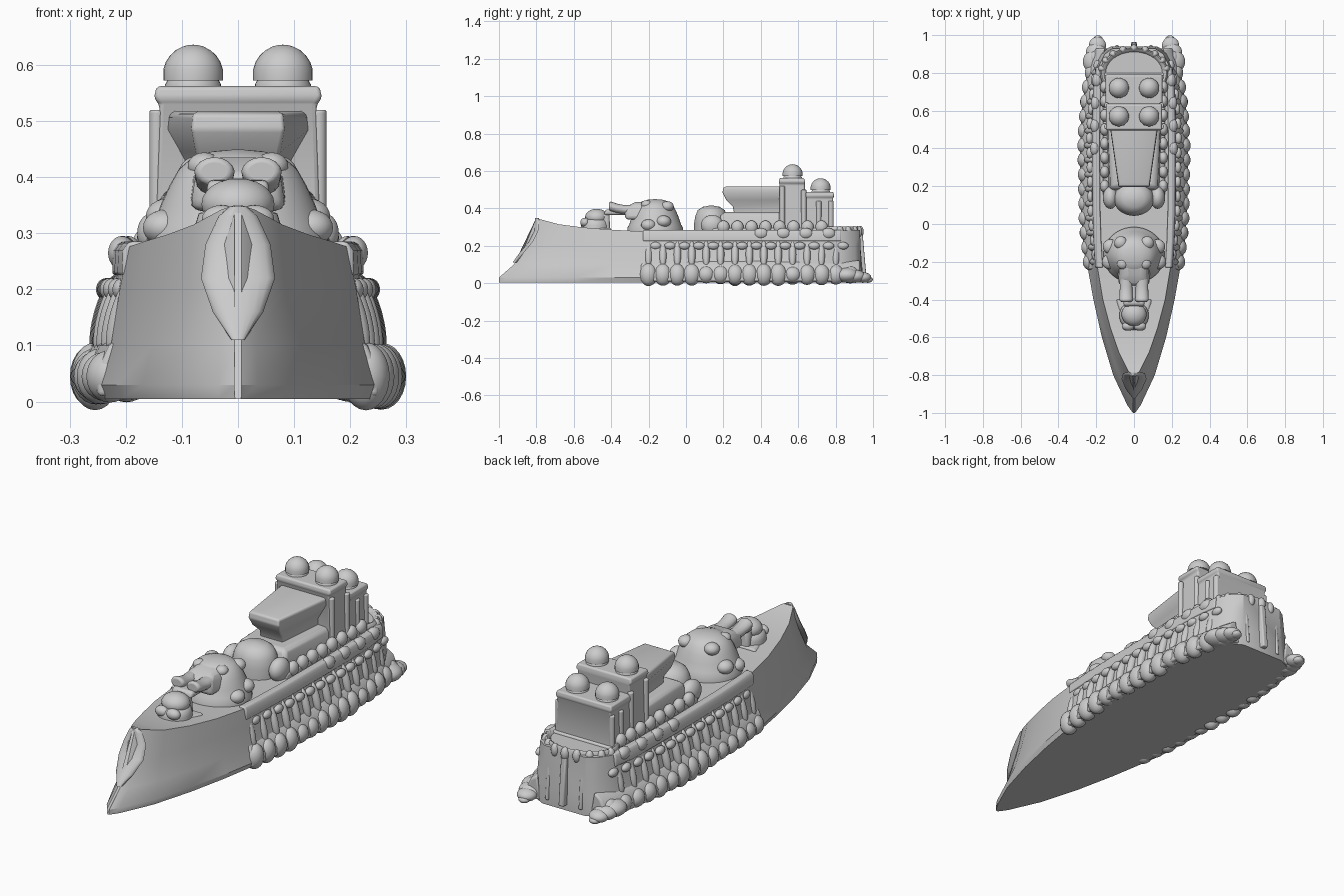
import bpy, bmesh, math, random
from mathutils import Vector, Matrix

if "Cube" in bpy.data.objects:
    bpy.data.objects.remove(bpy.data.objects["Cube"])
random.seed(4)


def finish(name, bm, bevel=0.0, angle=40):
    bmesh.ops.recalc_face_normals(bm, faces=bm.faces)
    me = bpy.data.meshes.new(name)
    bm.to_mesh(me)
    bm.free()
    ob = bpy.data.objects.new(name, me)
    bpy.context.collection.objects.link(ob)
    if bevel:
        m = ob.modifiers.new("bevel", 'BEVEL')
        m.width, m.segments, m.limit_method = bevel, 3, 'ANGLE'
        m.angle_limit = math.radians(35)
    bpy.ops.object.select_all(action='DESELECT')
    ob.select_set(True)
    bpy.context.view_layer.objects.active = ob
    bpy.ops.object.shade_smooth_by_angle(angle=math.radians(angle))
    return ob


def loft(name, rings, bevel=0.0, angle=40):
    """Closed rings of equal length, skinned and capped."""
    bm = bmesh.new()
    vs = [[bm.verts.new(p) for p in r] for r in rings]
    n = len(rings[0])
    for a, b in zip(vs, vs[1:]):
        for i in range(n):
            j = (i + 1) % n
            bm.faces.new((a[i], a[j], b[j], b[i]))
    bm.faces.new(vs[0])
    bm.faces.new(vs[-1])
    return finish(name, bm, bevel, angle)


def lathe(name, loc, profile, sy=1.0, n=40):
    """(radius, z) profile turned around z, squashed in y by sy."""
    rings = [[(loc[0] + r * math.cos(t), loc[1] + sy * r * math.sin(t), z)
              for t in [2 * math.pi * i / n for i in range(n)]] for r, z in profile]
    return loft(name, rings, 0, 50)


def block(name, sections, bevel=0.015):
    """Stacked rectangles: (z, half width front, half width back, y front, y back)."""
    return loft(name, [[(-wf, y0, z), (wf, y0, z), (wb, y1, z), (-wb, y1, z)]
                       for z, wf, wb, y0, y1 in sections], bevel)


def blobs(name, items):
    """Many ellipsoids (centre, radii, roll about y) in one object."""
    bm = bmesh.new()
    for c, r, roll in items:
        M = Matrix.Translation(c) @ Matrix.Rotation(roll, 4, 'Y') @ Matrix.Diagonal((*r, 1))
        bmesh.ops.create_uvsphere(bm, u_segments=18, v_segments=12, radius=1, matrix=M)
    return finish(name, bm, 0, 180)


def interp(table, y):
    for (a, u), (b, v) in zip(table, table[1:]):
        if y <= b:
            return u + (v - u) * max(0, (y - a) / (b - a))
    return table[-1][1]


# hull: bottom y, bottom half width, deck y, deck half width, deck z
stations = [(-1, .006, -.80, .006, .35), (-.96, .035, -.78, .03, .342), (-.80, .11, -.68, .08, .315),
            (-.6, .17, -.55, .125, .298), (-.4, .215, -.4, .165, .286), (-.22, .247, -.22, .195, .276),
            (0, .26, 0, .205, .27), (.4, .265, .4, .208, .27), (.7, .255, .7, .205, .275),
            (.83, .225, .83, .19, .28), (.91, .18, .9, .155, .285), (.94, .12, .93, .11, .285)]
rings = []
for yb, xb, yt, xt, zt in stations:
    half = [(xb * .96, yb, .005), (xb, yb, .03)]
    for f, z in ((.4, .1), (.7, .2)):
        half.append((xb + (xt - xb) * f, yb + (yt - yb) * f, z))
    half += [(xt, yt, zt), (xt * .93, yt, zt)]
    rings.append(half + [(-x, y, z) for x, y, z in reversed(half)])
loft("hull", rings, 0, 32)

# rounded stem plate on the bow
loft("stem_plate", [[(w * math.cos(t), y - .022 * math.sin(t), z) for t in [math.pi * i / 10 for i in range(11)]]
                    for z, w, y in ((.11, .012, -.905), (.16, .045, -.87), (.22, .066, -.82),
                                    (.28, .058, -.79), (.33, .035, -.785), (.348, .015, -.785))], 0, 70)

deck_x = [(-.8, 0), (-.55, .125), (-.22, .197), (0, .208), (.4, .212), (.7, .208), (.83, .192), (.93, .12)]
base_x = [(-.3, .225), (-.2, .24), (0, .262), (.45, .27), (.7, .25), (.85, .22), (.97, .18)]
belt_ys = [-.23, -.1, .05, .2, .4, .6, .72, .83]
sponsons, frames, swell = [], [], []
for s in (-1, 1):
    # armour belt under the deck edge
    side = "right" if s > 0 else "left"
    loft(f"belt_{side}", [[(s * (interp(deck_x, y) + dx), y, z) for dx, z in
                           ((-.03, .225), (.012, .225), (.01, .27), (0, .285), (-.03, .285))]
                          for y in belt_ys], .006)
    # low sill above the swells
    loft(f"sill_{side}", [[(s * (interp(base_x, y) + dx), y, z) for dx, z in
                           ((-.06, .01), (.015, .01), (.018, .05), (-.005, .1), (-.04, .125))]
                          for y in (-.24, -.1, .1, .4, .6, .75, .86, .93)], .008)
    for i in range(15):
        y = -.2 + i * .077
        b = interp(base_x, y)
        # rounded swells at the waterline
        swell.append(((s * (b - .012), y, .045), (.043, .047, .042 + .02 * random.random()), 0))
        # hanging frames between belt and waterline
        if y < .85:
            frames.append(((s * (b - .034), y, .155), (.022, .02, .075), -s * .28))
            frames.append(((s * (b - .034), y + .038, .2), (.018, .03, .02), 0))
    # trailing floats at the stern
    for y, r, x in ((.86, .066, .205), (.905, .056, .2), (.945, .046, .194), (.972, .027, .19)):
        swell.append(((s * x, y, r * .62 + .002), (r, r, r * .62), 0))
    # bulges on the aft deck edge
    for y in (.4, .52, .64, .76):
        sponsons.append(((s * (interp(deck_x, y) - .005), y, .265), (.025, .04, .03), 0))
blobs("waterline_swells", swell)
blobs("side_frames", frames)
blobs("edge_bulges", sponsons)

# rounded fantail with scalloped bulwark and stern post
lathe("fantail", (0, .80), [(.165, .2), (.178, .25), (.18, .295), (.172, .303), (.16, .298), (.15, .285)], .74)
blobs("fantail_scallops", [((.172 * math.cos(t), .80 + .13 * math.sin(t), .275), (.02, .02, .032), 0)
                           for t in [math.radians(10 + 20 * i) for i in range(9)]])
for x, w in ((0, .022), (-.09, .014), (.09, .014)):
    loft("stern_rib", [[(x - w, .9, z), (x - w * .6, y, z), (x + w * .6, y, z), (x + w, .9, z)]
                       for z, y in ((.03, .965 - abs(x) * .2), (.26, .945 - abs(x) * .2))], .006)

# main turret dome with shoulder ring and hood
lathe("turret", (0, -.165), [(.162, .265), (.162, .295), (.15, .315), (.138, .35), (.122, .385), (.105, .415),
                             (.08, .436), (.045, .446), (.01, .449)], .92)
block("turret_hood", [(.34, .085, .09, -.325, -.14), (.4, .075, .085, -.33, -.13), (.435, .05, .06, -.27, -.12)], .02)
blobs("turret_lumps", [((s * x, y, z), (r, r, r * .8), 0) for s in (-1, 1)
                       for x, y, z, r in ((.125, -.12, .33, .04), (.13, -.2, .31, .04), (.07, -.1, .41, .035),
                                          (.06, -.21, .42, .03))])
# twin gun barrels bridging forward to the mount
for x in (-.042, .042):
    loft("gun_barrel", [[(x + r * math.cos(t), y, z + r * .75 * math.sin(t))
                         for t in [2 * math.pi * i / 16 for i in range(16)]]
                        for y, z, r in ((-.25, .395, .036), (-.33, .393, .033), (-.37, .4, .034),
                                        (-.4, .41, .036), (-.412, .41, .03))], .006)
block("gun_bridge", [(.365, .055, .055, -.44, -.28), (.395, .055, .055, -.43, -.28)], .012)

# forward mount
lathe("mount_base", (0, -.485), [(.078, .27), (.078, .31), (.07, .335), (.05, .345)], .98)
block("mount_neck", [(.28, .05, .05, -.49, -.405), (.375, .05, .045, -.49, -.41)], .015)
blobs("mount_head", [((0, -.478, .352), (.066, .062, .046), 0), ((-.03, -.54, .325), (.035, .025, .025), 0),
                     ((.03, -.54, .325), (.035, .025, .025), 0)])
block("breakwater", [(.27, .1, .1, -.57, -.4), (.296, .04, .09, -.56, -.4)], .008)

# rear dome turret
lathe("second_turret", (0, .135), [(.108, .265), (.108, .32), (.1, .36), (.085, .39), (.055, .408), (.01, .415)], .85)
blobs("second_turret_shoulders", [((s * .125, .14, .31), (.04, .06, .055), 0) for s in (-1, 1)])

# deckhouse with side lumps
block("deckhouse", [(.26, .165, .165, .14, .8), (.295, .165, .165, .14, .8)], .01)
block("midhouse", [(.28, .135, .145, .17, .53), (.36, .125, .14, .185, .53), (.38, .11, .13, .2, .53)], .015)
blobs("deckhouse_lumps", [((s * .155, .2 + .075 * i, .3), (.025, .033, .035), 0) for s in (-1, 1) for i in range(8)])

# flared bridge
block("bridge", [(.36, .06, .085, .26, .52), (.41, .06, .085, .25, .52), (.445, .075, .105, .215, .52),
                 (.485, .082, .128, .195, .52), (.512, .08, .125, .2, .52), (.518, .07, .115, .22, .52)], .008)

# stepped towers with ledges
block("front_tower", [(.27, .148, .148, .495, .64), (.53, .14, .14, .5, .635), (.54, .15, .15, .495, .637),
                      (.562, .145, .145, .5, .632)], .009)
block("rear_tower", [(.27, .15, .15, .62, .79), (.455, .144, .144, .62, .787), (.465, .152, .152, .62, .792),
                     (.488, .147, .147, .62, .787)], .009)
for s in (-1, 1):
    # corner buttresses and round panels on the tower sides
    for y, h in ((.515, .52), (.63, .5), (.71, .44), (.775, .44)):
        loft("tower_buttress", [[(s * .144 + .014 * math.cos(t), y + .014 * math.sin(t), z)
                                 for t in [2 * math.pi * i / 12 for i in range(12)]] for z in (.28, h)], .005)
    # domed vents on collars
    for y, z in ((.57, .56), (.72, .485)):
        r = .054
        lathe("dome_vent", (s * .08, y), [(.05, z - .02), (.05, z + .005), (.046, z + .012)] +
              [(r * math.cos(a), z + .022 + r * math.sin(a)) for a in
               [math.radians(d) for d in (-10, 10, 25, 40, 55, 70, 80, 89)]], 1, 28)
